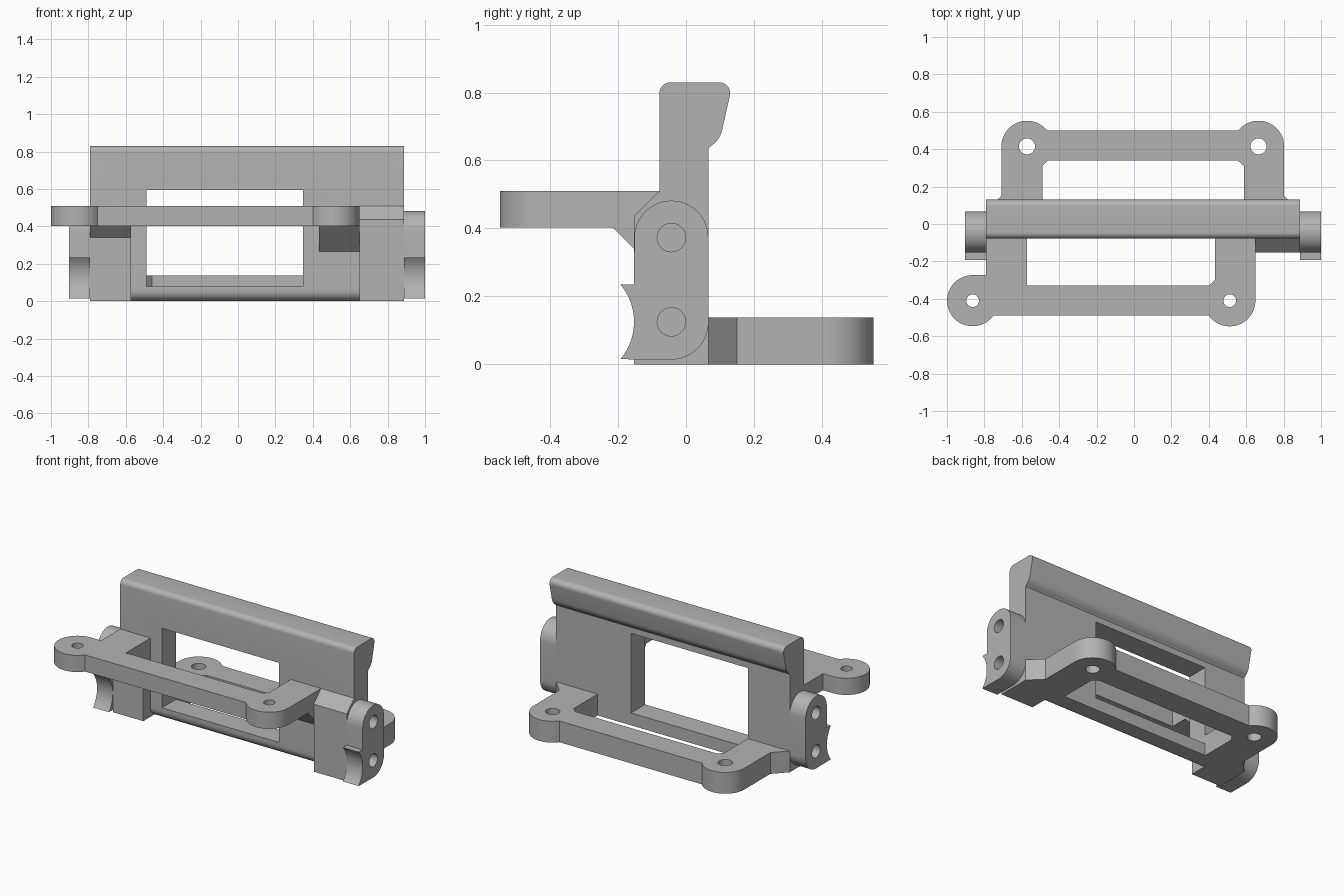
import bpy, bmesh
from math import sin, cos, radians

if "Cube" in bpy.data.objects:
    bpy.data.objects.remove(bpy.data.objects["Cube"], do_unlink=True)

GREY = (0.45, 0.45, 0.45, 1)
grey = bpy.data.materials.new("plain grey")
grey.use_nodes = True
grey.diffuse_color = GREY
grey.node_tree.nodes["Principled BSDF"].inputs["Base Color"].default_value = GREY


def arc(cx, cy, r, start, end, steps=20):
    angles = [radians(start + (end - start) * i / steps) for i in range(steps + 1)]
    return [(cx + r * cos(a), cy + r * sin(a)) for a in angles]


def prism(name, outline, low, high, axis):
    """Extrude an outline: (x, y) along z, or (y, z) along x."""
    bm = bmesh.new()
    place = (lambda p, q: (p[0], p[1], q)) if axis == "z" else (lambda p, q: (q, p[0], p[1]))
    face = bm.faces.new([bm.verts.new(place(p, low)) for p in outline])
    extruded = bmesh.ops.extrude_face_region(bm, geom=[face])
    top = [v for v in extruded["geom"] if isinstance(v, bmesh.types.BMVert)]
    bmesh.ops.translate(bm, verts=top, vec=place((0, 0), high - low))
    bmesh.ops.recalc_face_normals(bm, faces=bm.faces)
    mesh = bpy.data.meshes.new(name)
    bm.to_mesh(mesh)
    bm.free()
    mesh.materials.append(grey)
    obj = bpy.data.objects.new(name, mesh)
    bpy.context.collection.objects.link(obj)
    return obj


def activate(obj):
    bpy.ops.object.select_all(action="DESELECT")
    obj.select_set(True)
    bpy.context.view_layer.objects.active = obj


def cut(obj, cutters):
    activate(obj)
    for cutter in cutters:
        mod = obj.modifiers.new("cut", "BOOLEAN")
        mod.operation = "DIFFERENCE"
        mod.solver = "EXACT"
        mod.object = cutter
        bpy.ops.object.modifier_apply(modifier=mod.name)


def hole(center, r, low, high, axis):
    obj = prism("hole_cutter", arc(*center, r, 0, 345, 23), low, high, axis)
    obj.hide_render = True
    cutters.append(obj)
    return obj


cutters = []
LEFT, RIGHT = 0.887, -0.79
FRONT, BACK, BLOCK = -0.078, 0.066, -0.153
PIVOT = -0.043

# Upright plate with a hooked lip and a rounded lower front edge
plate = prism("upright_plate",
              arc(FRONT + 0.058, 0.058, 0.058, 270, 180, 8)
              + arc(FRONT + 0.032, 0.798, 0.032, 180, 90, 8)
              + arc(0.098, 0.798, 0.032, 90, -12, 8)
              + arc(0.035, 0.705, 0.073, -10, -60, 8)
              + [(BACK, 0.635), (BACK, 0)], RIGHT, LEFT, "x")
window = prism("window_cutter", [(-0.5, 0.08), (0.5, 0.08), (0.5, 0.595), (-0.5, 0.595)],
               -0.49, 0.348, "x")
cutters.append(window)

# Thick blocks on the front corners, with gussets below the front arms
left_block = prism("left_block", [(-0.02, 0), (BLOCK, 0), (BLOCK, 0.437),
                                  (FRONT, 0.51), (-0.02, 0.51)], 0.65, LEFT, "x")
right_block = prism("right_block", [(-0.02, 0), (BLOCK, 0), (BLOCK, 0.34),
                                    (-0.215, 0.402), (-0.02, 0.402)], RIGHT, -0.572, "x")
gusset = prism("left_arm_gusset", [(FRONT, 0.265), (-0.215, 0.402), (FRONT, 0.402)],
               0.432, 0.65, "x")

# Side tabs with a scooped front and two pivot holes
tab_outline = (arc(PIVOT, 0.123, 0.109, -90, 0) + arc(PIVOT, 0.373, 0.109, 0, 180)
               + [(BLOCK, 0.235)] + arc(-0.324, 0.125, 0.171, 40, -40))
left_tab = prism("left_tab", tab_outline, LEFT, 1.0, "x")
right_tab = prism("right_tab", tab_outline, -0.903, RIGHT, "x")
pivots = [hole((PIVOT, z), 0.042, low, high, "x")
          for z in (0.125, 0.373) for low, high in ((0.78, 1.1), (-1.0, -0.68))]

# Raised front frame with two screw ears
R = 0.137
front_frame = prism("front_frame",
                    [(RIGHT, FRONT), (-0.572, FRONT), (-0.572, -0.33), (0.4, -0.33),
                     (0.432, -0.3), (0.432, FRONT), (0.65, FRONT)]
                    + arc(0.512, -0.41, R, 0, -144) + arc(-0.863, -0.41, R, -36, -270)
                    + [(RIGHT, -0.273)], 0.402, 0.51, "z")
front_holes = [hole((x, -0.41), 0.034, 0.3, 0.6, "z") for x in (-0.863, 0.512)]

# Low back frame with two screw ears and flared roots
back_frame = prism("back_frame",
                   [(RIGHT, BACK), (-0.709, 0.15)]
                   + arc(-0.572, 0.415, R, 180, 38) + arc(0.666, 0.415, R, 142, 0)
                   + [(0.803, 0.15), (LEFT, BACK), (0.587, BACK), (0.587, 0.31),
                      (0.555, 0.34), (-0.46, 0.34), (-0.49, 0.31), (-0.49, BACK)],
                   0, 0.138, "z")
back_holes = [hole((x, 0.415), 0.043, -0.1, 0.3, "z") for x in (-0.572, 0.666)]

# Cut the openings, then drop the cutters
cut(plate, [window] + pivots)
for part in (left_block, left_tab):
    cut(part, [pivots[0], pivots[2]])
for part in (right_block, right_tab):
    cut(part, [pivots[1], pivots[3]])
cut(front_frame, front_holes)
cut(back_frame, back_holes)
for cutter in cutters:
    bpy.data.objects.remove(cutter, do_unlink=True)

# Smooth the curved walls and keep the edges crisp
for part in (plate, left_block, right_block, gusset, left_tab, right_tab,
             front_frame, back_frame):
    activate(part)
    bpy.ops.object.shade_smooth_by_angle(angle=radians(30))
